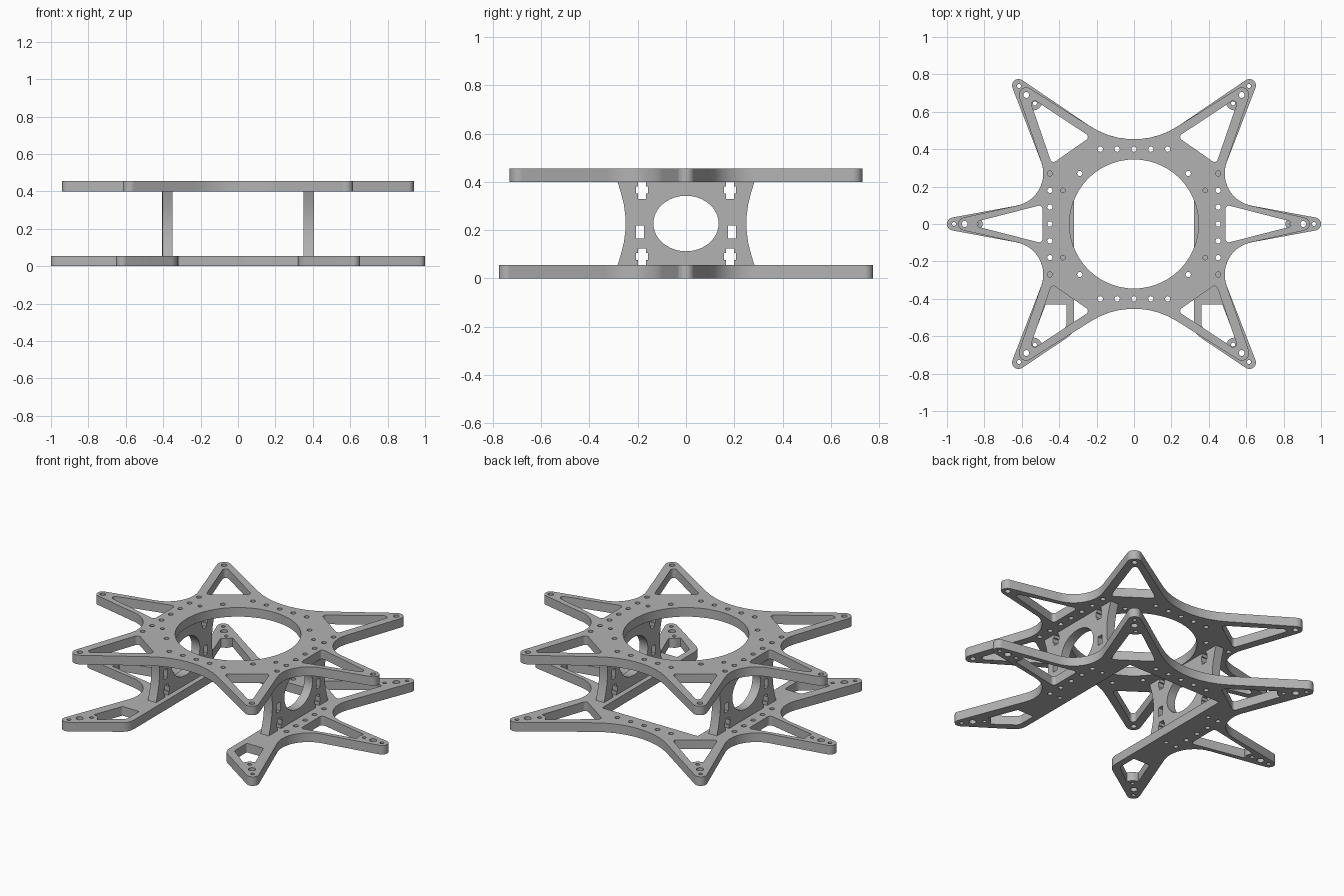
import bpy, bmesh, math
from math import pi, atan2, acos, cos, sin

cube = bpy.data.objects.get("Cube")
if cube:
    bpy.data.objects.remove(cube)

grey = bpy.data.materials.new("plain_grey")
grey.use_nodes = True
COLOR = (0.45, 0.45, 0.45, 1)
grey.diffuse_color = COLOR
grey.node_tree.nodes["Principled BSDF"].inputs["Base Color"].default_value = COLOR


def belt(circles):
    """Closed loop tangent to signed circles: positive is convex, negative concave."""
    n = len(circles)
    normals = []
    for i in range(n):
        ax, ay, ar = circles[i]
        bx, by, br = circles[(i + 1) % n]
        dx, dy = bx - ax, by - ay
        ratio = (ar - br) / math.hypot(dx, dy)
        normals.append(atan2(dy, dx) - acos(max(-1, min(1, ratio))))
    points = []
    for i, (x, y, r) in enumerate(circles):
        if r == 0:
            points.append((x, y))
            continue
        start, end = normals[i - 1], normals[i]
        sign = 1 if r > 0 else -1
        sweep = (sign * (end - start)) % (2 * pi)
        if sweep > 2 * pi - 0.02:
            sweep = 0
        steps = max(1, math.ceil(sweep / 0.14))
        for k in range(steps + 1):
            a = start + sign * sweep * k / steps
            points.append((x + r * cos(a), y + r * sin(a)))
    return points


def disc(x, y, rx, ry=None, count=20):
    ry = ry or rx
    return [(x + rx * cos(2 * pi * k / count), y + ry * sin(2 * pi * k / count))
            for k in range(count)]


def flip(circles, sx, sy):
    out = [(x * sx, y * sy, r) for x, y, r in circles]
    return out[::-1] if sx * sy < 0 else out


def sheet(name, loops, thickness, location, rotation=(0, 0, 0)):
    """Flat sheet cut from an outline and its holes."""
    curve = bpy.data.curves.new(name, 'CURVE')
    curve.dimensions = '2D'
    curve.fill_mode = 'BOTH'
    curve.extrude = thickness / 2
    for loop in loops:
        spline = curve.splines.new('POLY')
        spline.points.add(len(loop) - 1)
        for p, (x, y) in zip(spline.points, loop):
            p.co = (x, y, 0, 1)
        spline.use_cyclic_u = True
    temp = bpy.data.objects.new(name + "_curve", curve)
    bpy.context.collection.objects.link(temp)
    graph = bpy.context.evaluated_depsgraph_get()
    mesh = bpy.data.meshes.new_from_object(temp.evaluated_get(graph))
    bpy.data.objects.remove(temp)
    bm = bmesh.new()
    bm.from_mesh(mesh)
    bmesh.ops.remove_doubles(bm, verts=bm.verts, dist=0.0001)
    bmesh.ops.recalc_face_normals(bm, faces=bm.faces)
    bm.to_mesh(mesh)
    bm.free()
    mesh.materials.clear()
    mesh.materials.append(grey)
    obj = bpy.data.objects.new(name, mesh)
    bpy.context.collection.objects.link(obj)
    obj.location, obj.rotation_euler = location, rotation
    bpy.ops.object.select_all(action='DESELECT')
    obj.select_set(True)
    bpy.context.view_layer.objects.active = obj
    bpy.ops.object.shade_smooth_by_angle(angle=math.radians(30))
    return obj


SIDES = (1, -1)
QUADS = [(sx, sy) for sx in SIDES for sy in SIDES]
THICK = 0.055
NOTCH = (0.66, 0.27, -0.175)
WAIST = (0, 0.883, -0.43)
screw = 0.014

# Screw holes common to both plates
rim_x = [0.09 * k for k in range(-2, 3)]
shared = [disc(s * 0.45, 0.09 * k, screw) for s in SIDES for k in range(-2, 3)]
shared += [disc(sx * 0.38, sy * 0.18, 0.012) for sx, sy in QUADS]
shared += [disc(x, 0.4, screw) for x in rim_x]

# Top plate: six arms around a round opening
side_tip, corner_tip = (0.905, 0, 0.035), (0.576, 0.69, 0.04)
quarter = [NOTCH, corner_tip]
outline = ([side_tip] + quarter + [WAIST] + flip(quarter, -1, 1) + flip([side_tip], -1, 1)
           + flip(quarter, -1, -1) + flip([WAIST], 1, -1) + flip(quarter, 1, -1))
side_window = [(0.508, 0.08, 0.018), (0.508, -0.08, 0.018), (0.82, 0, 0.018)]
corner_window = [(0.43, 0.35, 0.018), (0.53, 0.64, 0.018), (0.265, 0.465, 0.018)]
top = [belt(outline), disc(0, 0, 0.345, count=72)] + shared
top += [disc(x, -0.4, screw) for x in rim_x]
for s in SIDES:
    top += [belt(flip(side_window, s, 1)[::1]), disc(s * 0.905, 0, 0.016)]
for sx, sy in QUADS:
    top += [belt(flip(corner_window, sx, sy)), disc(sx * 0.576, sy * 0.69, 0.016),
            disc(sx * 0.45, sy * 0.27, screw), disc(sx * 0.29, sy * 0.27, screw)]
sheet("top_plate", top, THICK, (0, 0, 0.4275))

# Bottom plate: longer arms, with a wide bay open to the front
side_tip, corner_tip = (0.965, 0, 0.035), (0.617, 0.74, 0.035)
quarter = [NOTCH, corner_tip]
bay = [(-0.40, -0.54, 0.08), (-0.31, 0.335, -0.01), (0.31, 0.335, -0.01), (0.40, -0.54, 0.08)]
outline = ([side_tip] + quarter + [WAIST] + flip(quarter, -1, 1) + flip([side_tip], -1, 1)
           + flip(quarter, -1, -1) + bay + flip(quarter, 1, -1))
side_window = [(0.508, 0.08, 0.018), (0.508, -0.08, 0.018), (0.815, -0.03, 0.004),
               (0.845, 0, -0.035), (0.815, 0.03, 0.004)]
boss = [(0.534, 0.603, 0.004), (0.53, 0.645, -0.035), (0.488, 0.641, 0.004)]
back_window = [(0.43, 0.35, 0.018)] + boss + [(0.265, 0.465, 0.018)]
front_window = boss + [(0.40, 0.53, 0.04), (0.37, 0.44, 0.01), (0.465, 0.44, 0.01)]
bottom = [belt(outline)] + shared
for s in SIDES:
    bottom += [belt(flip(side_window, s, 1)), disc(s * 0.963, 0, 0.011),
               disc(s * 0.905, 0, 0.02), disc(s * 0.845, 0, 0.011)]
for sx, sy in QUADS:
    window = back_window if sy > 0 else front_window
    bottom += [belt(flip(window, sx, sy)), disc(sx * 0.615, sy * 0.738, 0.011),
               disc(sx * 0.577, sy * 0.69, 0.02), disc(sx * 0.53, sy * 0.645, 0.011)]
sheet("bottom_plate", bottom, THICK, (0, 0, THICK / 2))


def cross_slot(y, z):
    """Upright slot with a wider band for a captive nut."""
    right = [(0.017, -0.035), (0.017, -0.014), (0.025, -0.014),
             (0.025, 0.016), (0.017, 0.016), (0.017, 0.035)]
    return [(y + a, z + b) for a, b in right] + [(y - a, z + b) for a, b in right[::-1]]


# Side panels: waisted uprights with an oval opening
MID = 0.2275
edge = [(0.285, 0.05, 0), (0.68, MID, -0.43), (0.285, 0.405, 0)]
panel = [belt(edge + flip(edge, -1, 1)), disc(0, MID, 0.135, 0.115, 48)]
for s in SIDES:
    panel += [cross_slot(s * 0.182, 0.365), cross_slot(s * 0.182, 0.09)]
    y = s * 0.191
    panel.append([(y - 0.017, 0.165), (y + 0.017, 0.165), (y + 0.017, 0.22), (y - 0.017, 0.22)])
for name, s in (("left_panel", 1), ("right_panel", -1)):
    sheet(name, panel, 0.055, (s * 0.3775, 0, 0), (pi / 2, 0, pi / 2))
